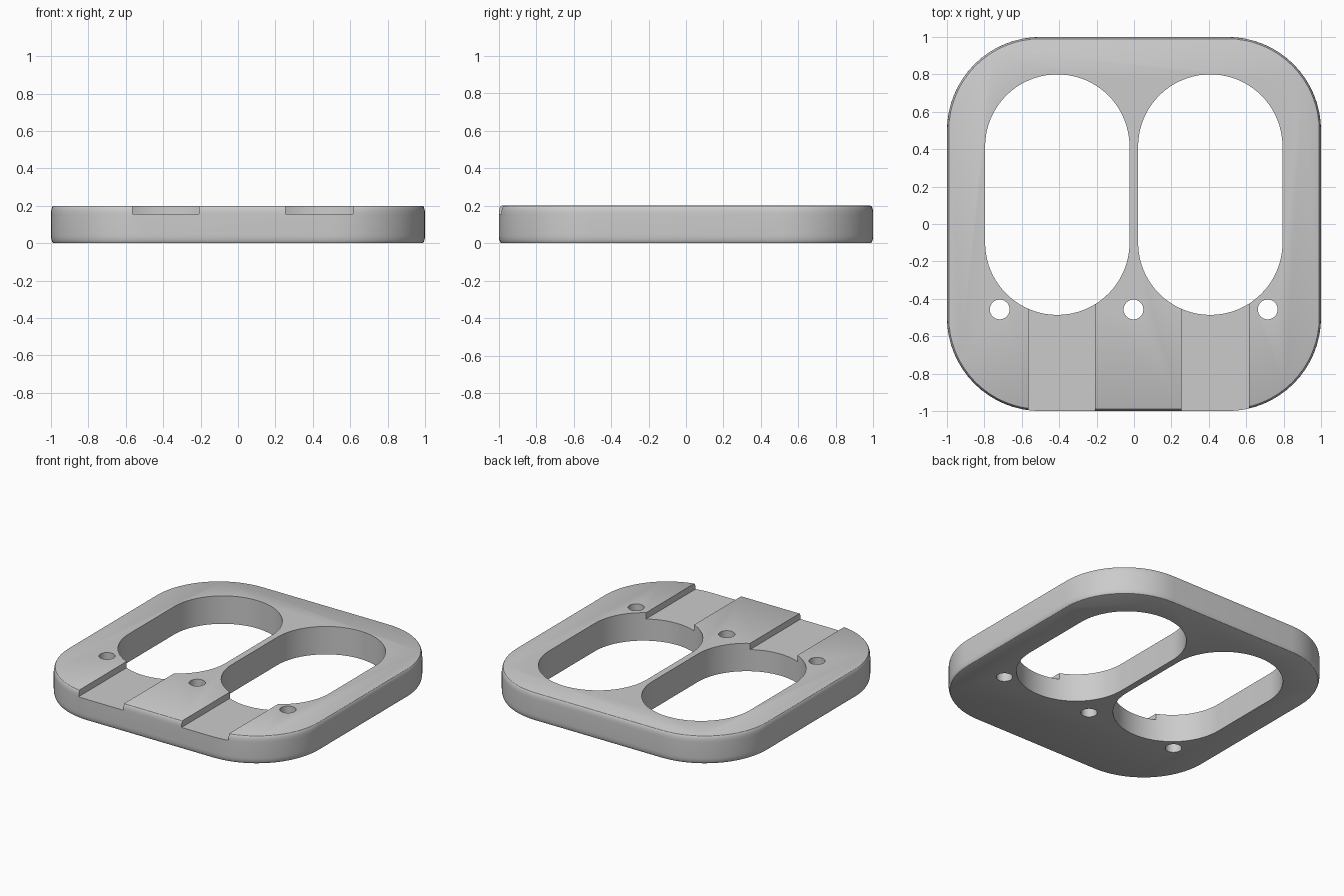
import bpy, bmesh, math
from mathutils import Vector

if "Cube" in bpy.data.objects:
    bpy.data.objects.remove(bpy.data.objects["Cube"], do_unlink=True)

HEIGHT = 0.2

grey = bpy.data.materials.new("plain grey")
grey.use_nodes = True
tone = (0.6, 0.6, 0.6, 1)
grey.diffuse_color = tone
grey.node_tree.nodes["Principled BSDF"].inputs["Base Color"].default_value = tone


def rounded_outline(cx, cy, hx, hy, r, steps):
    """Counter-clockwise rounded rectangle, half sizes hx and hy."""
    pts = []
    for corner, (sx, sy) in enumerate([(1, 1), (-1, 1), (-1, -1), (1, -1)]):
        for i in range(steps + 1):
            a = math.pi / 2 * (corner + i / steps)
            p = Vector((cx + sx * (hx - r) + r * math.cos(a),
                        cy + sy * (hy - r) + r * math.sin(a)))
            if not pts or (p - pts[-1]).length > 1e-5:
                pts.append(p)
    if (pts[0] - pts[-1]).length < 1e-5:
        pts.pop()
    return pts


def loft(name, layers):
    """Closed solid through stacked outlines, given as (outline, z)."""
    bm = bmesh.new()
    rings = [[bm.verts.new((p.x, p.y, z)) for p in pts] for pts, z in layers]
    for low, high in zip(rings, rings[1:]):
        n = len(low)
        for i in range(n):
            j = (i + 1) % n
            bm.faces.new((low[i], low[j], high[j], high[i]))
    bm.faces.new(rings[0][::-1])
    bm.faces.new(rings[-1])
    mesh = bpy.data.meshes.new(name)
    bm.to_mesh(mesh)
    bm.free()
    mesh.materials.append(grey)
    obj = bpy.data.objects.new(name, mesh)
    bpy.context.collection.objects.link(obj)
    return obj


def cutter(name, outline, z0, z1):
    return loft(name, [(outline, z0), (outline, z1)])


# Plate with softly rounded upper and lower rims
ROUND_H, ROUND_IN, RIM_STEPS = 0.045, 0.014, 5
rim = [(ROUND_IN * (1 - math.sin(t)), ROUND_H * (1 - math.cos(t)))
       for t in (math.pi / 2 * i / RIM_STEPS for i in range(RIM_STEPS + 1))]
profile = rim + [(inset, HEIGHT - z) for inset, z in reversed(rim)]
plate = loft("plate", [
    (rounded_outline(0, 0, 1 - d, 1 - d, 0.5 - d, 16), z) for d, z in profile])

# Two long openings, three screw holes and two front channels
cutters = []
for side, x in (("right", -0.41), ("left", 0.408)):
    cutters.append(cutter(side + "_opening_cutter",
                          rounded_outline(x, 0.157, 0.386, 0.643, 0.386, 20), -0.1, 0.4))
for side, x in (("right", -0.718), ("middle", -0.003), ("left", 0.715)):
    cutters.append(cutter(side + "_screw_hole_cutter",
                          rounded_outline(x, -0.457, 0.053, 0.053, 0.053, 8), -0.1, 0.4))
for side, x0, x1 in (("right", -0.565, -0.208), ("left", 0.253, 0.615)):
    box = [Vector(p) for p in ((x0, -1.1), (x1, -1.1), (x1, -0.3), (x0, -0.3))]
    cutters.append(cutter(side + "_channel_cutter", box, 0.155, 0.4))

# Apply the cuts, then drop the cutters
for c in cutters:
    c.hide_render = True
    mod = plate.modifiers.new(c.name, 'BOOLEAN')
    mod.operation = 'DIFFERENCE'
    mod.solver = 'EXACT'
    mod.object = c
bpy.ops.object.select_all(action='DESELECT')
bpy.context.view_layer.objects.active = plate
plate.select_set(True)
for c in cutters:
    bpy.ops.object.modifier_apply(modifier=c.name)
for c in cutters:
    bpy.data.objects.remove(c, do_unlink=True)

bpy.ops.object.shade_smooth_by_angle(angle=math.radians(30))
